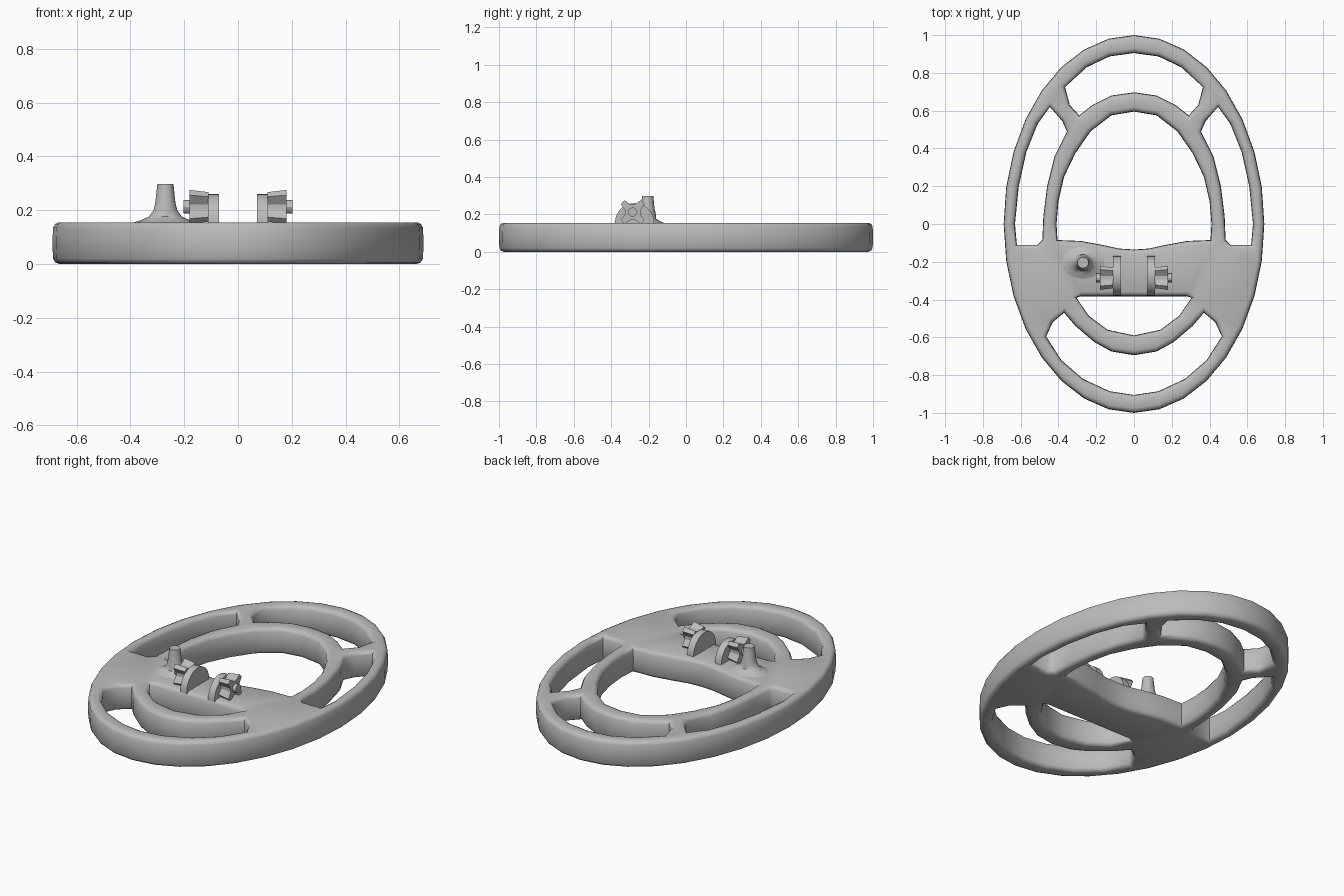
import bpy, bmesh
from math import sin, cos, pi, radians
from mathutils import Vector

cube = bpy.data.objects.get("Cube")
if cube:
    bpy.data.objects.remove(cube, do_unlink=True)

grey = bpy.data.materials.new("plain grey")
grey.use_nodes = True
grey.diffuse_color = (0.5, 0.5, 0.5, 1)
grey.node_tree.nodes["Principled BSDF"].inputs["Base Color"].default_value = (0.5, 0.5, 0.5, 1)
TOP = 0.155


def finish(bm, name, angle):
    bmesh.ops.recalc_face_normals(bm, faces=bm.faces)
    mesh = bpy.data.meshes.new(name)
    bm.to_mesh(mesh)
    bm.free()
    mesh.materials.append(grey)
    ob = bpy.data.objects.new(name, mesh)
    bpy.context.collection.objects.link(ob)
    bpy.ops.object.select_all(action='DESELECT')
    ob.select_set(True)
    bpy.context.view_layer.objects.active = ob
    bpy.ops.object.shade_smooth_by_angle(angle=radians(angle))
    return ob


def mirrored(half):
    """Close a right-hand half outline across x = 0."""
    return half + [(-x, y) for x, y in reversed(half) if x > 0]


def wound(loop, ccw):
    area = sum(a[0] * b[1] - b[0] * a[1] for a, b in zip(loop, loop[1:] + loop[:1]))
    return loop if (area > 0) == ccw else loop[::-1]


def inset(loop, d):
    """Move an outline into the material on its left."""
    out = []
    for i, p in enumerate(loop):
        p, q, r = Vector(p), Vector(loop[i - 1]), Vector(loop[(i + 1) % len(loop)])
        e, f = (p - q).normalized(), (r - p).normalized()
        n = Vector((-e.y, e.x)) + Vector((-f.y, f.x))
        out.append(p + n * d * min(2 / max(n.length_squared, 0.01), 1.0))
    return out


def skin(bm, rings, caps=True):
    """Bridge successive rings of vertices with quads."""
    n = len(rings[0])
    for a, b in zip(rings, rings[1:]):
        for i in range(n):
            j = (i + 1) % n
            bm.faces.new((a[i], a[j], b[j], b[i]))
    if caps:
        bm.faces.new(rings[0])
        bm.faces.new(rings[-1])


# Frame: oval plate with rounded openings
outer = [(0.69 * sin(k * pi / 16), cos(k * pi / 16)) for k in range(32)]
back_gap = mirrored([(0, .905), (.13, .887), (.25, .83), (.365, .725), (.34, .63), (.29, .575),
                     (.22, .63), (.12, .68), (0, .697)])
centre_gap = mirrored([(0, .595), (.12, .575), (.23, .49), (.31, .375), (.37, .25), (.40, .12),
                       (.41, 0), (.405, -.085), (.28, -.09), (.17, -.11), (.08, -.13), (0, -.135)])
front_moon = mirrored([(0, -.383), (.28, -.383), (.305, -.39), (.24, -.485), (.14, -.56), (0, -.59)])
front_gap = mirrored([(0, -.695), (.12, -.675), (.21, -.625), (.31, -.54), (.37, -.47), (.43, -.52),
                      (.465, -.595), (.385, -.72), (.27, -.82), (.13, -.885), (0, -.905)])
side_gap = [(.445, .62), (.51, .53), (.57, .38), (.61, .2), (.63, 0), (.62, -.11), (.51, -.11),
            (.485, -.085), (.48, .04), (.46, .2), (.42, .36), (.355, .49), (.38, .545)]
other_side_gap = [(-x, y) for x, y in side_gap]

edge_half = [(.024, 0), (.010, .006), (.002, .02), (0, TOP / 2)]
edge = edge_half + [(d, TOP - z) for d, z in reversed(edge_half[:-1])]

bm = bmesh.new()
outlines = [wound(outer, True)]
for hole in (back_gap, centre_gap, front_moon, front_gap, side_gap, other_side_gap):
    outlines.append(wound(hole, False))
cap_edges = ([], [])
for loop in outlines:
    rings = [[bm.verts.new((p.x, p.y, z)) for p in inset(loop, d)] for d, z in edge]
    skin(bm, rings, caps=False)
    for ring, found in zip((rings[0], rings[-1]), cap_edges):
        found += [bm.edges.get((ring[i - 1], ring[i])) for i in range(len(ring))]
for found in cap_edges:
    bmesh.ops.triangle_fill(bm, use_beauty=True, use_dissolve=False, edges=found)
finish(bm, "frame", 70)

# Peg with a flared foot
bm = bmesh.new()
foot = [(.13, .15), (.09, .163), (.06, .177), (.044, .2), (.037, .23), (.03, .298)]
skin(bm, [[bm.verts.new((-.27 + r * cos(k * pi / 6), -.205 + .75 * r * sin(k * pi / 6)
                         if r > .05 else -.205 + r * sin(k * pi / 6), z))
           for k in range(12)] for r, z in foot])
finish(bm, "peg", 50)


def sideways(name, sections, y, z, angle=30):
    """Prism along x from (x, outline) sections."""
    bm = bmesh.new()
    skin(bm, [[bm.verts.new((x, y + u, z + v)) for u, v in pts] for x, pts in sections])
    return finish(bm, name, angle)


def star(size):
    pts = []
    for k in range(4):
        a = pi / 4 + k * pi / 2
        for turn, r in ((-.55, .040), (-.18, .074), (.18, .074), (.55, .040)):
            pts.append((size * r * cos(a + turn), size * r * sin(a + turn)))
    return pts


def disc(r, n, sweep):
    return [(r * cos(sweep * k / n), r * sin(sweep * k / n)) for k in range(n + 1 if sweep < 6 else n)]


# Pair of half-round brackets, each with a four-lobed knob and hub
for side, s in (("left", 1), ("right", -1)):
    half = [(.105, -.01)] + disc(.105, 14, pi) + [(-.105, -.01)]
    sideways(side + "_bracket", [(s * .07, half), (s * .112, half)], -.275, TOP)
    sideways(side + "_knob", [(s * .11, star(.9)), (s * .18, star(1.04))], -.285, .212)
    hub = disc(.025, 12, 2 * pi)
    sideways(side + "_hub", [(s * .17, hub), (s * .202, hub)], -.285, .212)
